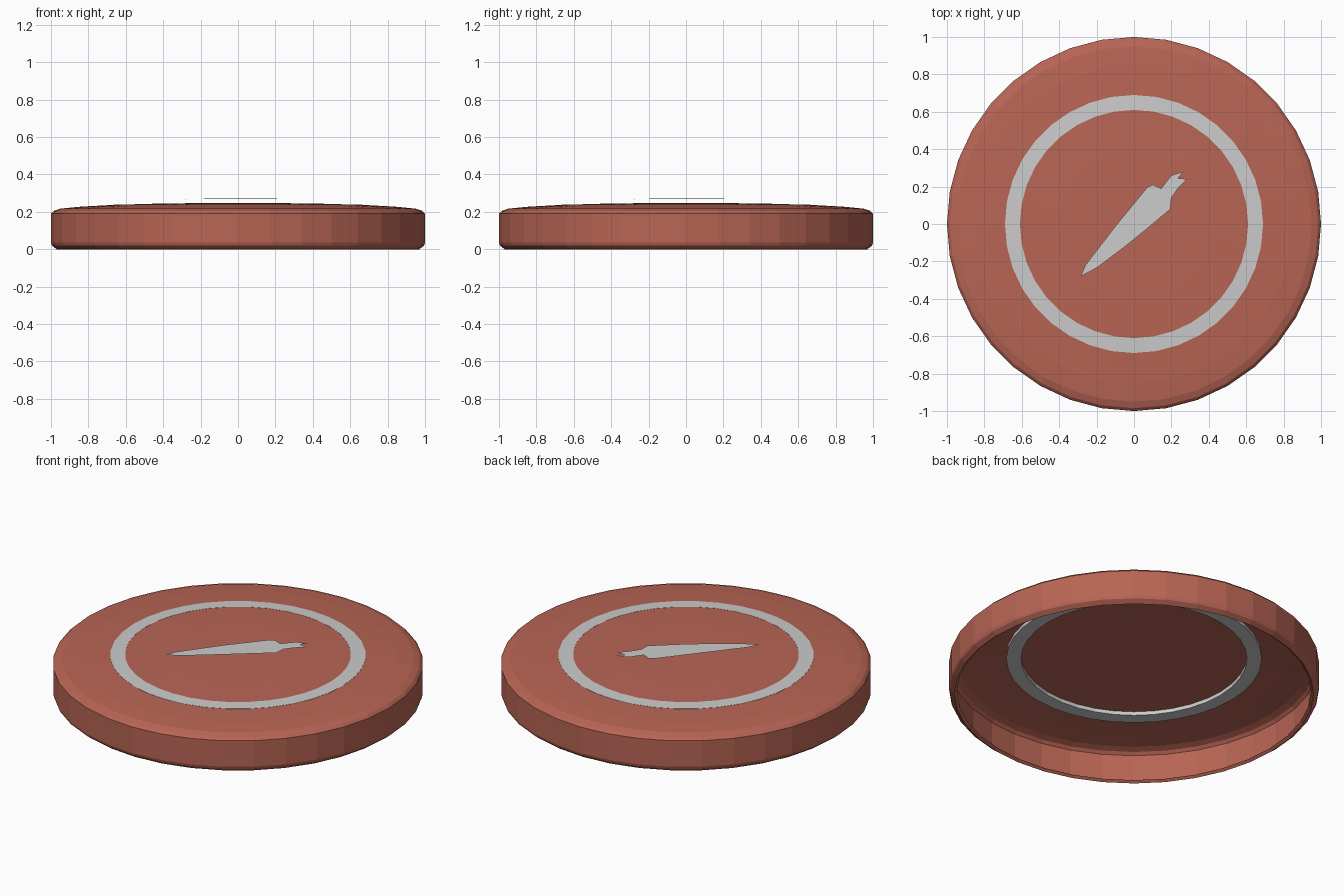
import bpy, math

if "Cube" in bpy.data.objects:
    bpy.data.objects.remove(bpy.data.objects["Cube"])

SEGMENTS = 36


def material(name, rgb):
    m = bpy.data.materials.new(name)
    m.diffuse_color = (*rgb, 1)
    m.use_nodes = True
    m.node_tree.nodes["Principled BSDF"].inputs["Base Color"].default_value = m.diffuse_color
    return m


def make_object(name, verts, faces, mat=None):
    mesh = bpy.data.meshes.new(name)
    mesh.from_pydata(verts, [], faces)
    mesh.update()
    ob = bpy.data.objects.new(name, mesh)
    bpy.context.collection.objects.link(ob)
    if mat:
        mesh.materials.append(mat)
    return ob


def lathe(name, profile, mat=None):
    """Revolve (radius, z) points, listed from outside/bottom to the centre."""
    verts, faces = [], []
    n = SEGMENTS
    for r, z in profile:
        for i in range(n):
            a = math.tau * i / n
            verts.append((r * math.cos(a), r * math.sin(a), z))
    for k in range(len(profile) - 1):
        for i in range(n):
            j = (i + 1) % n
            faces.append((k * n + i, k * n + j, (k + 1) * n + j, (k + 1) * n + i))
    # Close the centre when the profile ends near the axis
    if profile[-1][0] < 0.3:
        last = (len(profile) - 1) * n
        faces.append(tuple(range(last, last + n)))
    return make_object(name, verts, faces, mat)


red = material("terracotta", (0.48, 0.13, 0.09))

# Hollow outer shell: bottom lip, wall, rounded shoulder and sloping top
lathe("disc_shell", [(0.955, 0.012), (0.97, 0.0), (0.995, 0.02), (1.0, 0.035),
                     (1.0, 0.19), (0.985, 0.205), (0.95, 0.217),
                     (0.85, 0.227), (0.69, 0.236)], red)

# Pale inlaid ring, a thin band let into the top and showing underneath
lathe("inlay_ring", [(0.61, 0.217), (0.69, 0.217), (0.69, 0.237),
                     (0.61, 0.240), (0.61, 0.217)])

# Gently domed centre of the top
lathe("disc_centre", [(0.61, 0.239), (0.4, 0.245), (0.15, 0.247)], red)

# Carrot-shaped marker floating just above the top, following its dome
outline = [(-0.285, -0.28), (-0.20, -0.235), (-0.06, -0.13), (0.07, -0.025),
           (0.195, 0.08), (0.20, 0.14), (0.235, 0.19), (0.285, 0.24),
           (0.235, 0.245), (0.265, 0.28), (0.20, 0.26), (0.145, 0.19),
           (0.10, 0.21), (0.07, 0.195), (-0.09, 0.0), (-0.26, -0.22)]
make_object("carrot_marker",
            [(x, y, 0.272 - 0.03 * (x * x + y * y)) for x, y in outline],
            [tuple(range(len(outline)))])
